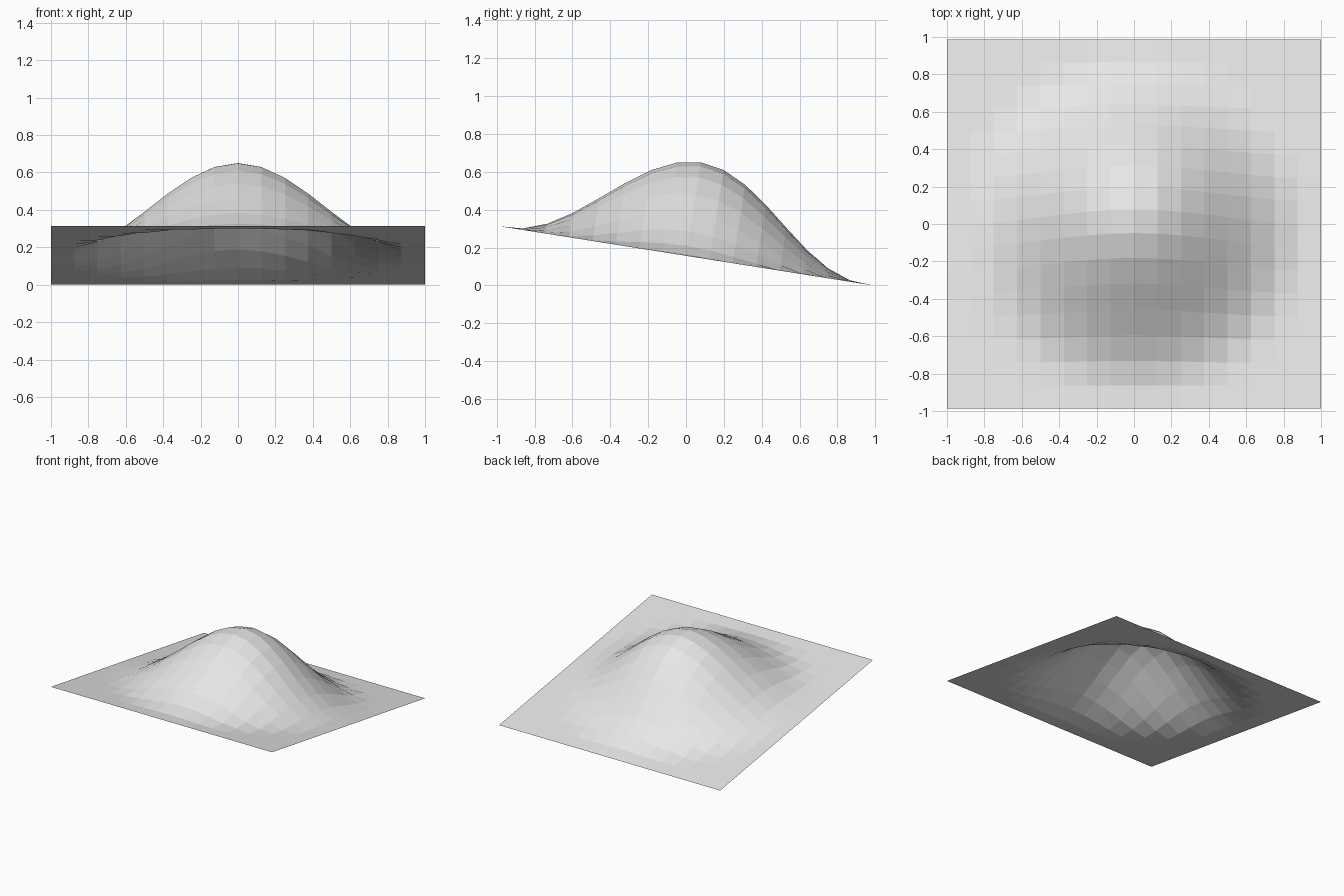
import bpy, bmesh, math
from mathutils import Matrix

if "Cube" in bpy.data.objects:
    bpy.data.objects.remove(bpy.data.objects["Cube"])

CELLS, HEIGHT, RADIUS = 16, 0.5, 0.95
TILT = math.radians(9)

# Flat square grid, 2 x 2 units
bm = bmesh.new()
bmesh.ops.create_grid(bm, x_segments=CELLS, y_segments=CELLS, size=1.0)

# Round hill with a soft bell-shaped falloff
for v in bm.verts:
    r = math.hypot(v.co.x, v.co.y)
    if r < RADIUS:
        v.co.z = HEIGHT * 0.5 * (1 + math.cos(math.pi * r / RADIUS))

# Tilt the sheet so the front edge is raised and the back edge rests on z = 0
bm.transform(Matrix.Translation((0, 0, math.sin(TILT))) @ Matrix.Rotation(-TILT, 4, 'X'))

mesh = bpy.data.meshes.new("hill_terrain")
bm.to_mesh(mesh)
bm.free()
hill = bpy.data.objects.new("hill_terrain", mesh)
bpy.context.collection.objects.link(hill)

# Single light grey colour
grey = bpy.data.materials.new("light_grey")
grey.diffuse_color = (0.8, 0.8, 0.8, 1)
grey.use_nodes = True
grey.node_tree.nodes["Principled BSDF"].inputs["Base Color"].default_value = grey.diffuse_color
mesh.materials.append(grey)
